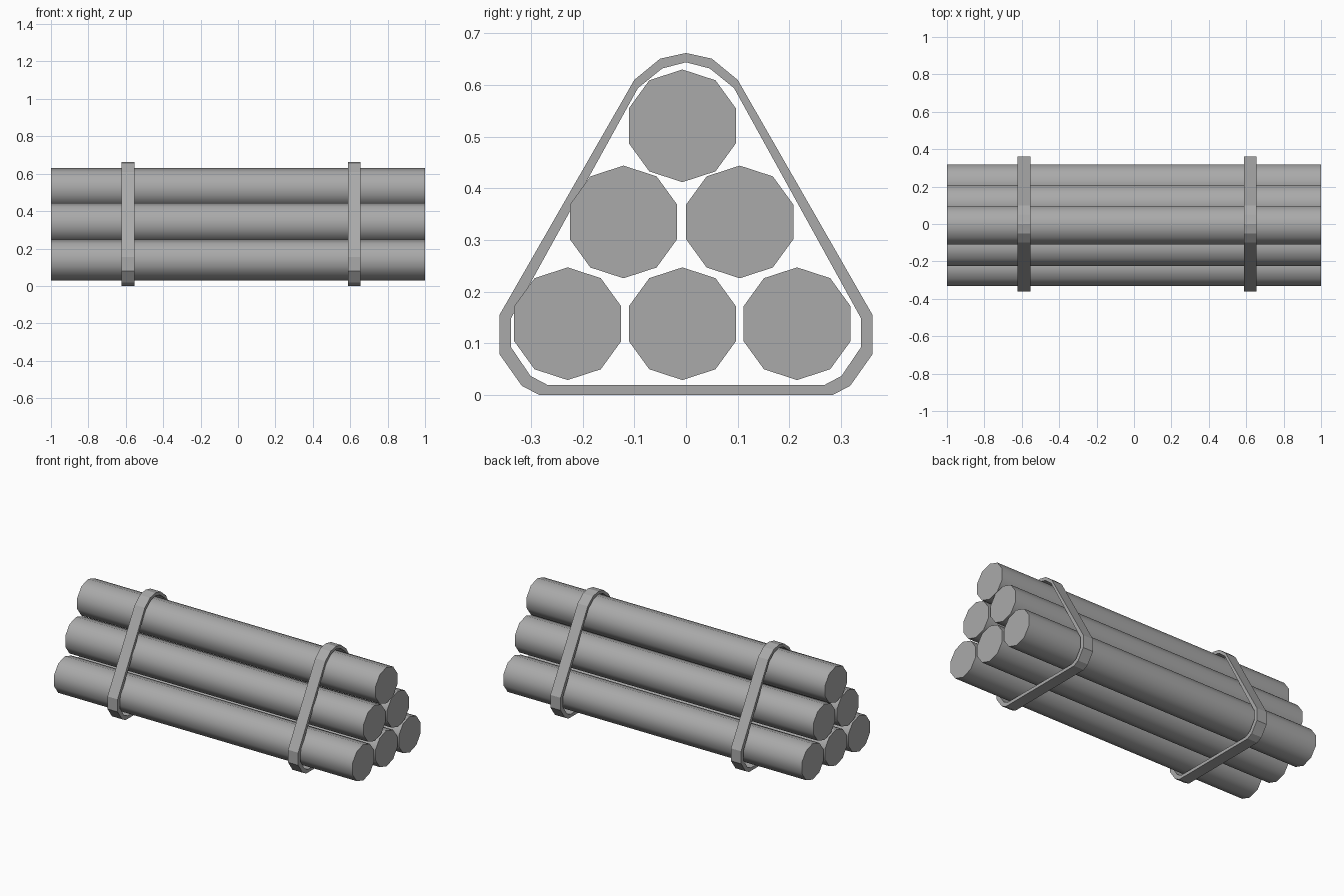
import bpy
import bmesh
import math

if "Cube" in bpy.data.objects:
    bpy.data.objects.remove(bpy.data.objects["Cube"], do_unlink=True)

GREY = (0.4, 0.4, 0.4, 1)
steel = bpy.data.materials.new("steel_grey")
steel.use_nodes = True
steel.diffuse_color = GREY
steel.node_tree.nodes["Principled BSDF"].inputs["Base Color"].default_value = GREY


def add_object(name, bm, location):
    bmesh.ops.recalc_face_normals(bm, faces=bm.faces)
    mesh = bpy.data.meshes.new(name)
    bm.to_mesh(mesh)
    bm.free()
    mesh.materials.append(steel)
    obj = bpy.data.objects.new(name, mesh)
    obj.location = location
    bpy.context.collection.objects.link(obj)
    return obj


# Ten-sided pipe along x, smooth sides and flat ends
def add_pipe(name, y, z, radius=0.109, sides=10):
    bm = bmesh.new()
    rings = []
    for x in (-1, 1):
        angles = [math.tau * i / sides for i in range(sides)]
        rings.append([bm.verts.new((x, radius * math.sin(a), radius * math.cos(a)))
                      for a in angles])
        bm.faces.new(rings[-1])
    for i in range(sides):
        j = (i + 1) % sides
        face = bm.faces.new((rings[0][i], rings[0][j], rings[1][j], rings[1][i]))
        face.smooth = True
    for edge in bm.edges:
        edge.smooth = all(f.smooth for f in edge.link_faces)
    add_object(name, bm, (0, y, z))


# Flat-faced band: a mirrored half profile, outer and inner, swept along x
OUTER = [(0, 0.662), (0.05, 0.651), (0.1, 0.61), (0.361, 0.155),
         (0.361, 0.079), (0.318, 0.018), (0.284, 0)]
INNER = [(0, 0.644), (0.046, 0.632), (0.093, 0.594), (0.339, 0.148),
         (0.339, 0.093), (0.301, 0.037), (0.267, 0.019)]


def mirrored(half):
    return half + [(-y, z) for y, z in reversed(half[1:])]


def add_strap(name, x, half_width=0.034):
    bm = bmesh.new()
    loops = [[bm.verts.new((side, y, z)) for y, z in mirrored(profile)]
             for profile, side in ((OUTER, -half_width), (OUTER, half_width),
                                   (INNER, half_width), (INNER, -half_width))]
    count = len(loops[0])
    for k in range(4):
        a, b = loops[k], loops[(k + 1) % 4]
        for i in range(count):
            j = (i + 1) % count
            bm.faces.new((a[i], a[j], b[j], b[i]))
    add_object(name, bm, (x, 0, 0))


# Stacked pipes in rows of three, two and one
rows = {"bottom": (0.138, (-0.229, -0.007, 0.215)),
        "middle": (0.335, (-0.121, 0.104)),
        "top": (0.521, (-0.007,))}
for row, (z, positions) in rows.items():
    for number, y in enumerate(positions, 1):
        add_pipe(f"{row}_pipe_{number}", y, z)

# Two straps around the stack
add_strap("right_strap", -0.588)
add_strap("left_strap", 0.622)
